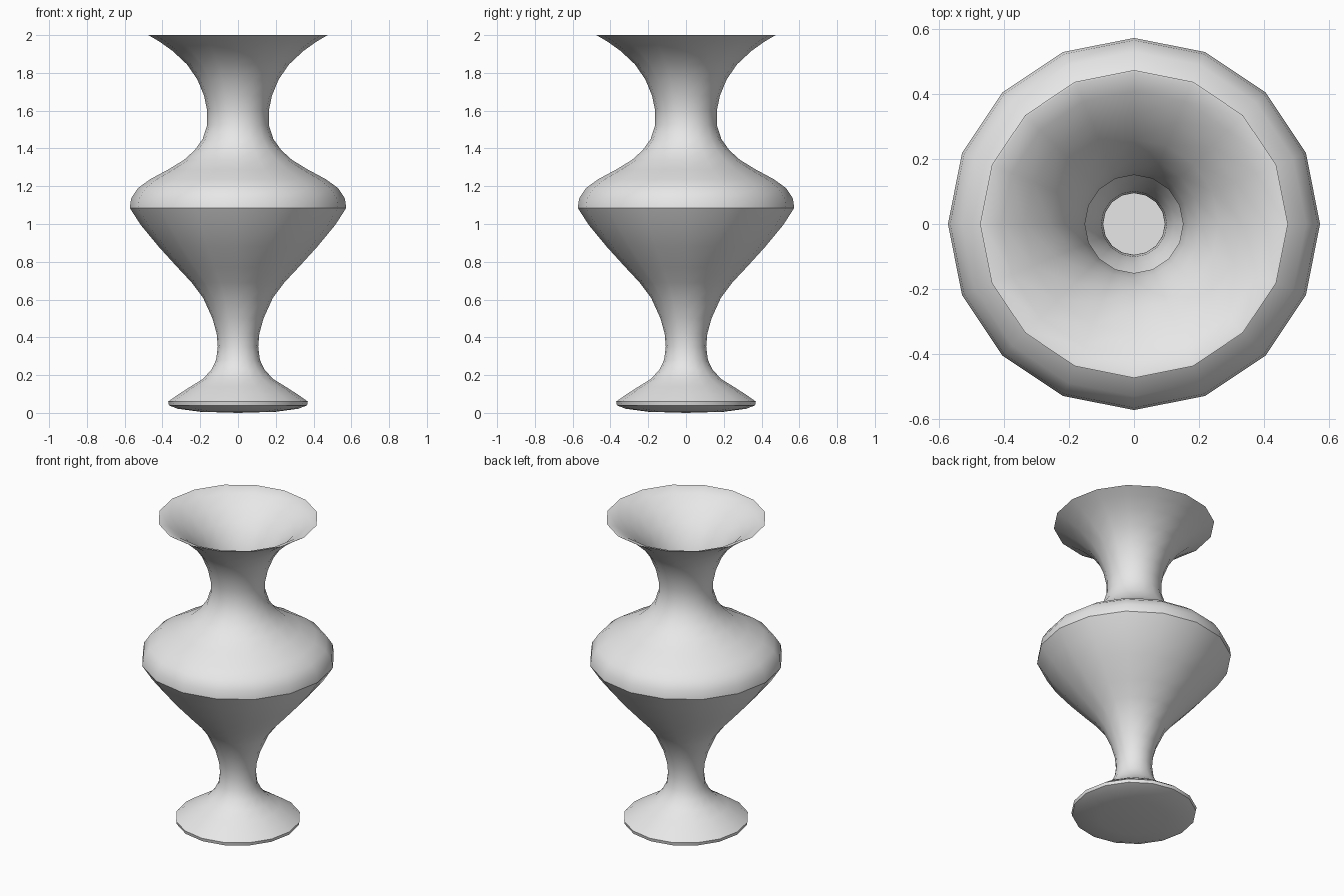
import bpy
import bmesh
import math
from mathutils import Vector

cube = bpy.data.objects.get("Cube")
if cube:
    bpy.data.objects.remove(cube, do_unlink=True)

SIDES = 16
WALL = 0.012
TOP = 2.0

# Outer wall: (radius, height) from the foot rim up to the lip
outer = [Vector(p) for p in (
    (0.37, 0.06), (0.32, 0.095), (0.25, 0.14), (0.185, 0.18), (0.14, 0.23),
    (0.116, 0.28), (0.107, 0.35), (0.113, 0.42), (0.135, 0.5), (0.185, 0.61),
    (0.245, 0.69), (0.32, 0.77), (0.42, 0.88), (0.515, 0.995), (0.573, 1.085),
    (0.566, 1.135), (0.53, 1.19), (0.465, 1.237), (0.37, 1.288), (0.285, 1.34),
    (0.23, 1.39), (0.187, 1.45), (0.163, 1.525), (0.163, 1.6), (0.18, 1.68),
    (0.215, 1.765), (0.27, 1.845), (0.345, 1.915), (0.415, 1.965), (0.474, TOP))]

# Slightly domed underside of the foot
underside = [Vector(p) for p in ((0, 0), (0.2, 0.006), (0.32, 0.022), (0.366, 0.04))]

# Inner wall: the outer wall moved inward by the wall thickness
inner = []
for i, p in enumerate(outer):
    along = outer[min(i + 1, len(outer) - 1)] - outer[max(i - 1, 0)]
    along.normalize()
    q = p + Vector((-along.y, along.x)) * WALL
    inner.append(Vector((q.x, min(q.y, TOP))))
inner[0] = Vector((0.33, 0.06))
inner[-1] = Vector((0.467, TOP))
floor = [Vector((0, 0.06))]

profile = underside + outer + inner[::-1] + floor

# Spin the closed profile around the vertical axis
bm = bmesh.new()
verts = [bm.verts.new((p.x, 0, p.y)) for p in profile]
edges = [bm.edges.new(pair) for pair in zip(verts, verts[1:])]
bmesh.ops.spin(bm, geom=verts + edges, cent=(0, 0, 0), axis=(0, 0, 1),
               angle=math.tau, steps=SIDES, use_merge=True)
bmesh.ops.remove_doubles(bm, verts=bm.verts, dist=0.0005)
bmesh.ops.recalc_face_normals(bm, faces=bm.faces)

mesh = bpy.data.meshes.new("vase")
bm.to_mesh(mesh)
bm.free()
vase = bpy.data.objects.new("vase", mesh)
bpy.context.collection.objects.link(vase)

# Plain grey clay
clay = bpy.data.materials.new("grey_clay")
clay.use_nodes = True
colour = (0.8, 0.8, 0.8, 1)
clay.diffuse_color = colour
clay.node_tree.nodes["Principled BSDF"].inputs["Base Color"].default_value = colour
mesh.materials.append(clay)

# Smooth walls with crisp shoulder, lip and foot edges
bpy.ops.object.select_all(action="DESELECT")
vase.select_set(True)
bpy.context.view_layer.objects.active = vase
bpy.ops.object.shade_smooth_by_angle(angle=math.radians(30))
